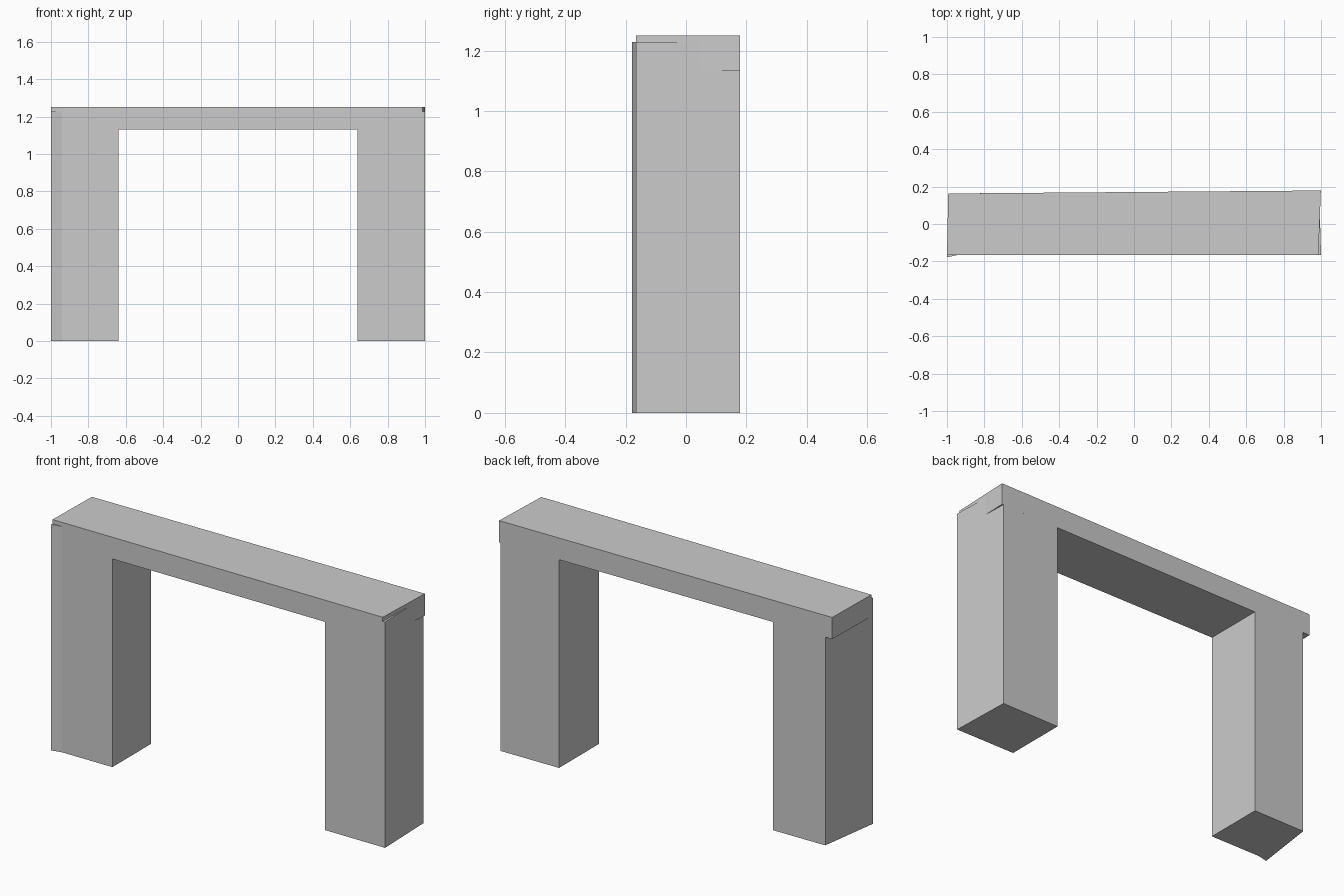
import bpy
import bmesh

cube = bpy.data.objects.get("Cube")
if cube:
    bpy.data.objects.remove(cube, do_unlink=True)

# Single plain grey
grey = bpy.data.materials.new("plain_grey")
grey.use_nodes = True
colour = (0.6, 0.6, 0.6, 1)
grey.diffuse_color = colour
grey.node_tree.nodes["Principled BSDF"].inputs["Base Color"].default_value = colour


def prism(name, outline, bottom, top):
    """Extrude a counter-clockwise plan outline from bottom to top."""
    bm = bmesh.new()
    base = bm.faces.new([bm.verts.new((x, y, bottom)) for x, y in outline])
    result = bmesh.ops.extrude_face_region(bm, geom=[base])
    for item in result["geom"]:
        if isinstance(item, bmesh.types.BMVert):
            item.co.z = top
    bmesh.ops.recalc_face_normals(bm, faces=bm.faces)
    mesh = bpy.data.meshes.new(name)
    bm.to_mesh(mesh)
    bm.free()
    mesh.materials.append(grey)
    obj = bpy.data.objects.new(name, mesh)
    bpy.context.collection.objects.link(obj)
    return obj


FRONT = -0.165
LEG_TOP = 1.228


def back(x):
    """The back face drifts outward towards +x."""
    return 0.171 + 0.008 * x


# Lintel with slightly skewed ends
frame = prism("portal_frame", [(-1, FRONT), (0.986, FRONT), (0.999, back(1)),
                               (-0.993, back(-1))], 1.132, 1.25)

# Legs: the right one has a flared outer front corner
legs = [
    prism("leg_flared", [(-1, -0.178), (-0.94, FRONT), (-0.64, FRONT),
                         (-0.64, back(-0.64)), (-0.952, back(-0.952))], 0, LEG_TOP),
    prism("leg_straight", [(0.64, FRONT), (1, FRONT), (0.99, back(0.99)),
                           (0.64, back(0.64))], 0, LEG_TOP),
]

# Merge the legs into the lintel as one clean solid
for leg in legs:
    join = frame.modifiers.new("join_" + leg.name, 'BOOLEAN')
    join.operation = 'UNION'
    join.solver = 'EXACT'
    join.object = leg
merged = bpy.data.meshes.new_from_object(
    frame.evaluated_get(bpy.context.evaluated_depsgraph_get()))
frame.modifiers.clear()
frame.data = merged
for leg in legs:
    bpy.data.objects.remove(leg, do_unlink=True)

# Remove seams between coplanar faces
bm = bmesh.new()
bm.from_mesh(merged)
bmesh.ops.remove_doubles(bm, verts=bm.verts, dist=0.0001)
bmesh.ops.dissolve_limit(bm, angle_limit=0.01, verts=bm.verts, edges=bm.edges)
bm.to_mesh(merged)
bm.free()
